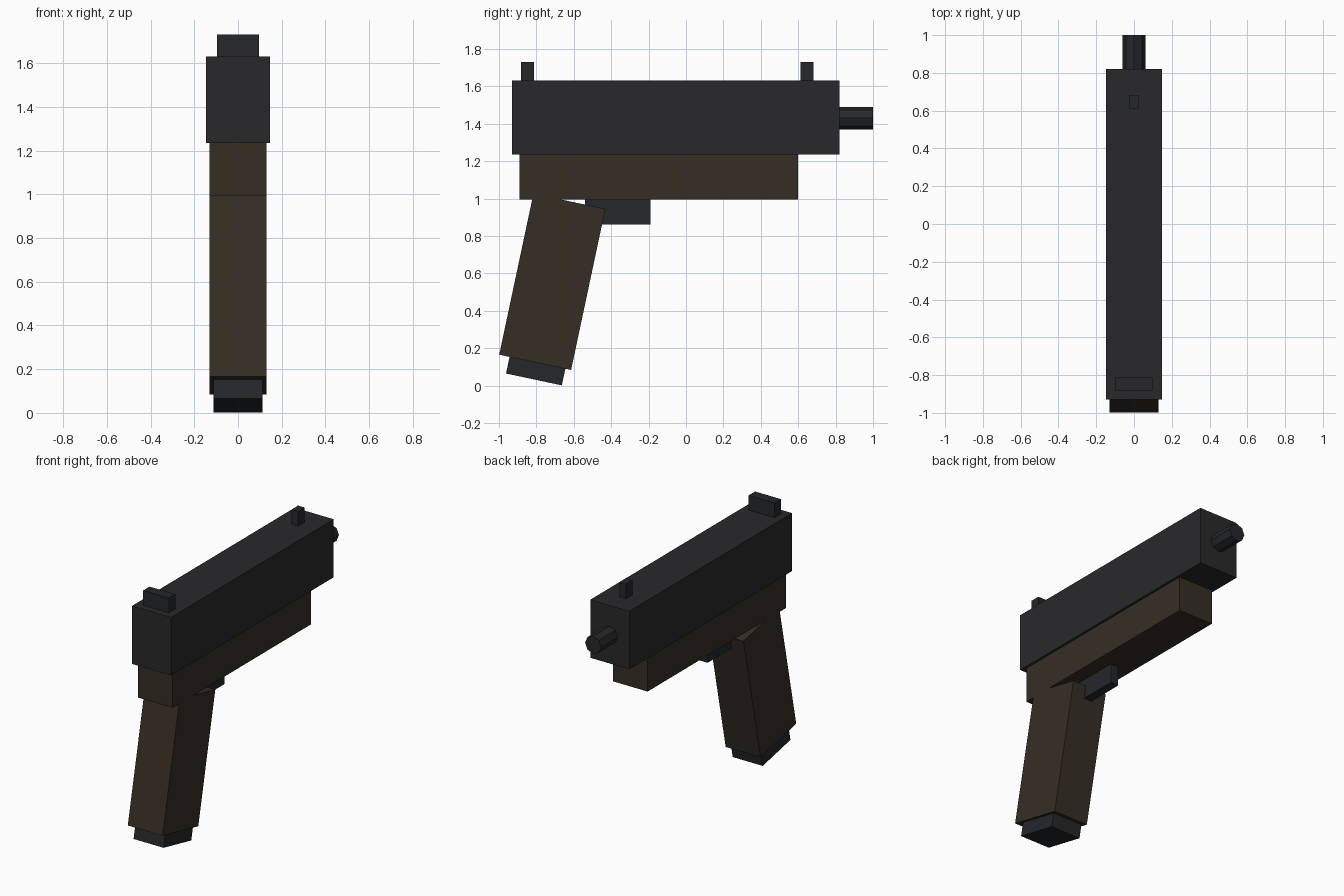
import bpy
from math import radians, sin, cos, pi

if "Cube" in bpy.data.objects:
    bpy.data.objects.remove(bpy.data.objects["Cube"])


def material(name, rgb):
    m = bpy.data.materials.new(name)
    m.diffuse_color = (*rgb, 1)
    m.use_nodes = True
    m.node_tree.nodes["Principled BSDF"].inputs["Base Color"].default_value = m.diffuse_color
    return m


STEEL = material("dark_steel", (0.022, 0.022, 0.024))
BLUED = material("blued_steel", (0.018, 0.020, 0.023))
BROWN = material("brown_polymer", (0.036, 0.027, 0.018))


def box(name, center, size, mat, tilt=0.0):
    """Box centred on center, tilted about the x axis."""
    bpy.ops.mesh.primitive_cube_add(size=1, location=center, rotation=(tilt, 0, 0))
    ob = bpy.context.object
    ob.name = name
    ob.scale = size
    bpy.ops.object.transform_apply(location=False, rotation=True, scale=True)
    ob.data.materials.append(mat)
    return ob


def span(name, half_x, y, z, mat):
    """Upright box from its half width and its y and z ranges."""
    return box(name, (0, sum(y) / 2, sum(z) / 2),
               (2 * half_x, y[1] - y[0], z[1] - z[0]), mat)


# Upper body and frame
span("slide", 0.147, (-0.93, 0.82), (1.235, 1.63), STEEL)
span("frame", 0.131, (-0.89, 0.60), (0.995, 1.235), BROWN)
span("trigger_block", 0.03, (-0.54, -0.19), (0.862, 0.995), BLUED)

# Sights
span("rear_sight", 0.097, (-0.882, -0.813), (1.63, 1.73), BLUED)
span("front_sight", 0.025, (0.612, 0.682), (1.63, 1.73), BLUED)

# Tilted grip with its base plate
TILT = radians(-12)
box("grip", (0, -0.715, 0.555), (0.262, 0.393, 0.88), BROWN, TILT)
base_height = 0.12
box("grip_base",
    (0, -0.813 + sin(-TILT) * base_height / 2, 0.033 + cos(TILT) * base_height / 2),
    (0.226, 0.305, base_height), BLUED, TILT)

# Eight-sided barrel
bpy.ops.mesh.primitive_cylinder_add(vertices=8, radius=0.06, depth=0.25,
                                    location=(0, 0.875, 1.43), rotation=(pi / 2, 0, 0))
barrel = bpy.context.object
barrel.name = "barrel"
barrel.data.materials.append(BLUED)
